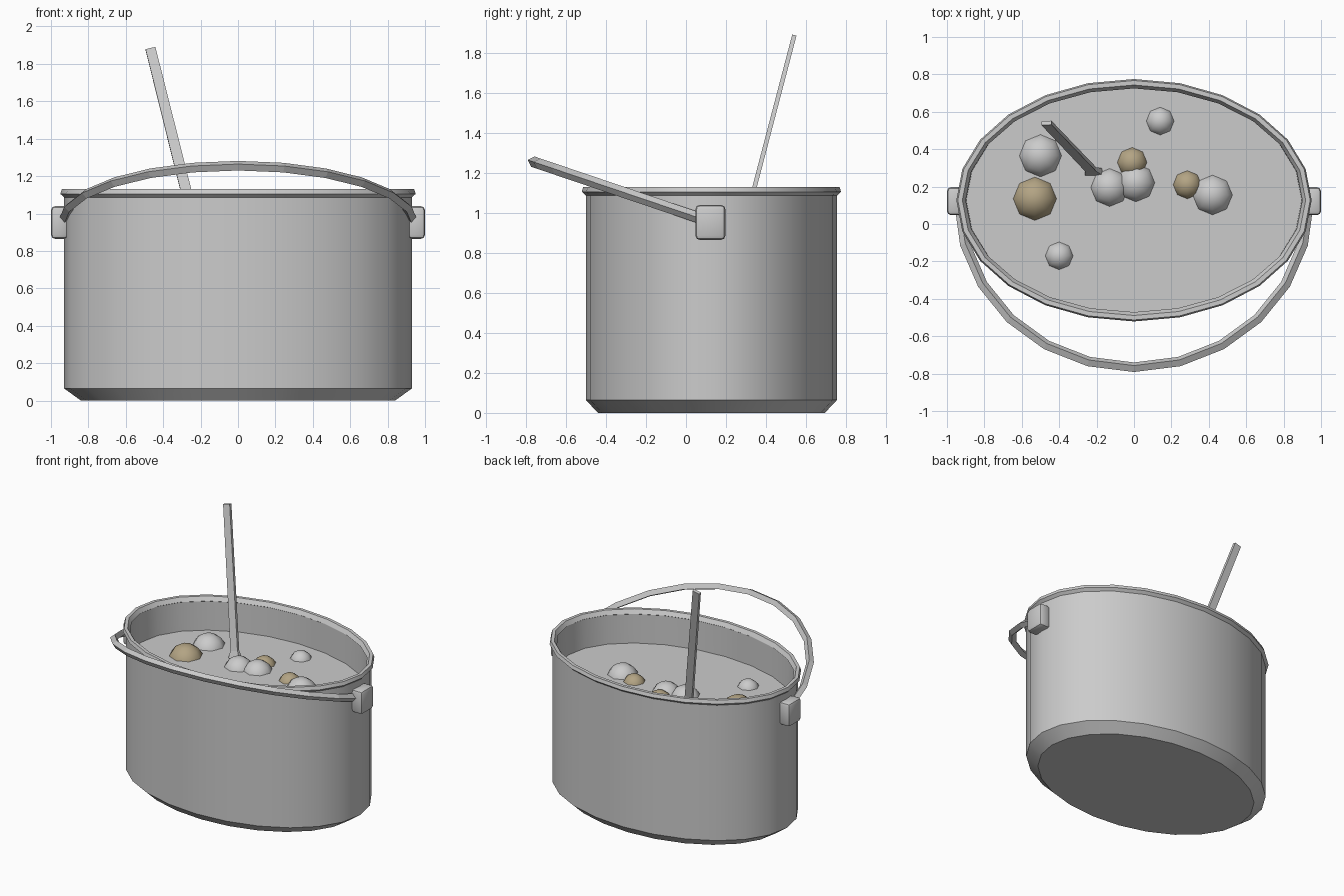
import bpy, bmesh, math
from mathutils import Vector, Matrix

if "Cube" in bpy.data.objects:
    bpy.data.objects.remove(bpy.data.objects["Cube"])

CY = 0.127          # centre of the pot in y
N = 24              # sides of the pot
LIQ = 0.88          # liquid level


def finish(name, bm, smooth=None, mat=None):
    bmesh.ops.recalc_face_normals(bm, faces=bm.faces)
    me = bpy.data.meshes.new(name)
    bm.to_mesh(me)
    bm.free()
    ob = bpy.data.objects.new(name, me)
    bpy.context.collection.objects.link(ob)
    if mat:
        me.materials.append(mat)
    if smooth is not None:
        bpy.ops.object.select_all(action='DESELECT')
        ob.select_set(True)
        bpy.context.view_layer.objects.active = ob
        bpy.ops.object.shade_smooth_by_angle(angle=math.radians(smooth))
    return ob


def loft(bm, rings, closed=False, caps=False):
    # joins rings of points with quads
    vr = [[bm.verts.new(p) for p in r] for r in rings]
    n = len(vr[0])
    pairs = list(zip(vr, vr[1:])) + ([(vr[-1], vr[0])] if closed else [])
    for a, b in pairs:
        for i in range(n):
            j = (i + 1) % n
            bm.faces.new((a[i], a[j], b[j], b[i]))
    if caps:
        bm.faces.new(vr[0])
        bm.faces.new(vr[-1])


def oval(rx, z):
    # the y radius is a constant step smaller than the x radius
    ry = rx - 0.93 + 0.628
    if rx < 0.9:
        ry = rx * 0.675
    return [(rx * math.cos(2 * math.pi * i / N), CY + ry * math.sin(2 * math.pi * i / N), z)
            for i in range(N)]


# pot wall, bevelled foot and inside
bm = bmesh.new()
loft(bm, [oval(r, z) for r, z in [(0.84, 0), (0.93, 0.065), (0.93, 1.1), (0.905, 1.1),
                                  (0.895, LIQ - 0.05)]])
bm.faces.new([v for v in bm.verts if v.co.z < 0.001])
finish("pot_body", bm, 30)

# rolled rim
bm = bmesh.new()
loft(bm, [oval(r, z) for r, z in [(0.925, 1.082), (0.95, 1.105), (0.942, 1.13),
                                  (0.918, 1.13), (0.9, 1.1)]], closed=True)
finish("pot_rim", bm, 30)

# liquid surface
bm = bmesh.new()
bm.faces.new([bm.verts.new(p) for p in oval(0.9, LIQ)])
finish("liquid", bm)

# carrying handle: tilted half ring with a diamond section
bm = bmesh.new()
tilt = math.radians(18.7)
out = Vector((0, -math.cos(tilt), math.sin(tilt)))
up = Vector((0, math.sin(tilt), math.cos(tilt)))
pivot = Vector((0, 0.12, 0.956))
rings = []
for k in range(13):
    a = math.pi * k / 12
    d = Vector((math.cos(a), 0, 0)) + out * math.sin(a)
    c = pivot + d * 0.935
    rings.append([c + d * 0.027, c + up * 0.027, c - d * 0.027, c - up * 0.027])
loft(bm, rings, caps=True)
finish("carrying_handle", bm)

# handle lugs on both sides
for side, s in (("left", -1), ("right", 1)):
    bm = bmesh.new()
    bmesh.ops.create_cube(bm, size=1, matrix=Matrix.Translation((s * 0.955, 0.122, 0.952))
                          @ Matrix.Diagonal((0.09, 0.15, 0.175, 1)))
    bmesh.ops.bevel(bm, geom=bm.edges[:], offset=0.022, segments=2, profile=0.5, affect='EDGES')
    finish("handle_lug_" + side, bm, 30)

# stirring spoon: flat leaning stick that widens under the liquid
bm = bmesh.new()
top = Vector((-0.468, 0.54, 1.882))
axis = Vector((0.25, -0.262, -1))
d = axis.normalized()
w = (Vector((1, 0, 0)) - d * d.x).normalized()
t = d.cross(w)
rings = []
for drop, hw, ht in [(0, 0.027, 0.011), (0.95, 0.029, 0.011), (1.0, 0.046, 0.018), (1.15, 0.06, 0.02)]:
    c = top + axis * drop
    rings.append([c + w * hw + t * ht, c - w * hw + t * ht, c - w * hw - t * ht, c + w * hw - t * ht])
loft(bm, rings, caps=True)
finish("spoon", bm)

# floating lumps: x, y, radius
tan = bpy.data.materials.new("tan_lump")
tan.diffuse_color = (0.45, 0.37, 0.23, 1)
tan.use_nodes = True
tan.node_tree.nodes["Principled BSDF"].inputs["Base Color"].default_value = tan.diffuse_color
grey = [(-0.5, 0.365, 0.117), (-0.13, 0.195, 0.105), (0.01, 0.22, 0.105), (0.42, 0.155, 0.11),
        (0.14, 0.55, 0.077), (-0.4, -0.17, 0.077)]
brown = [(-0.53, 0.135, 0.12), (-0.01, 0.33, 0.082), (0.285, 0.21, 0.078)]
for kind, lumps, mat in (("grey", grey, None), ("tan", brown, tan)):
    for i, (x, y, r) in enumerate(lumps):
        bm = bmesh.new()
        bmesh.ops.create_uvsphere(bm, u_segments=8, v_segments=8, radius=r * 1.04,
                                  matrix=Matrix.Translation((x, y, LIQ - 0.38 * r)))
        finish(f"{kind}_lump_{i + 1}", bm, 60, mat)
